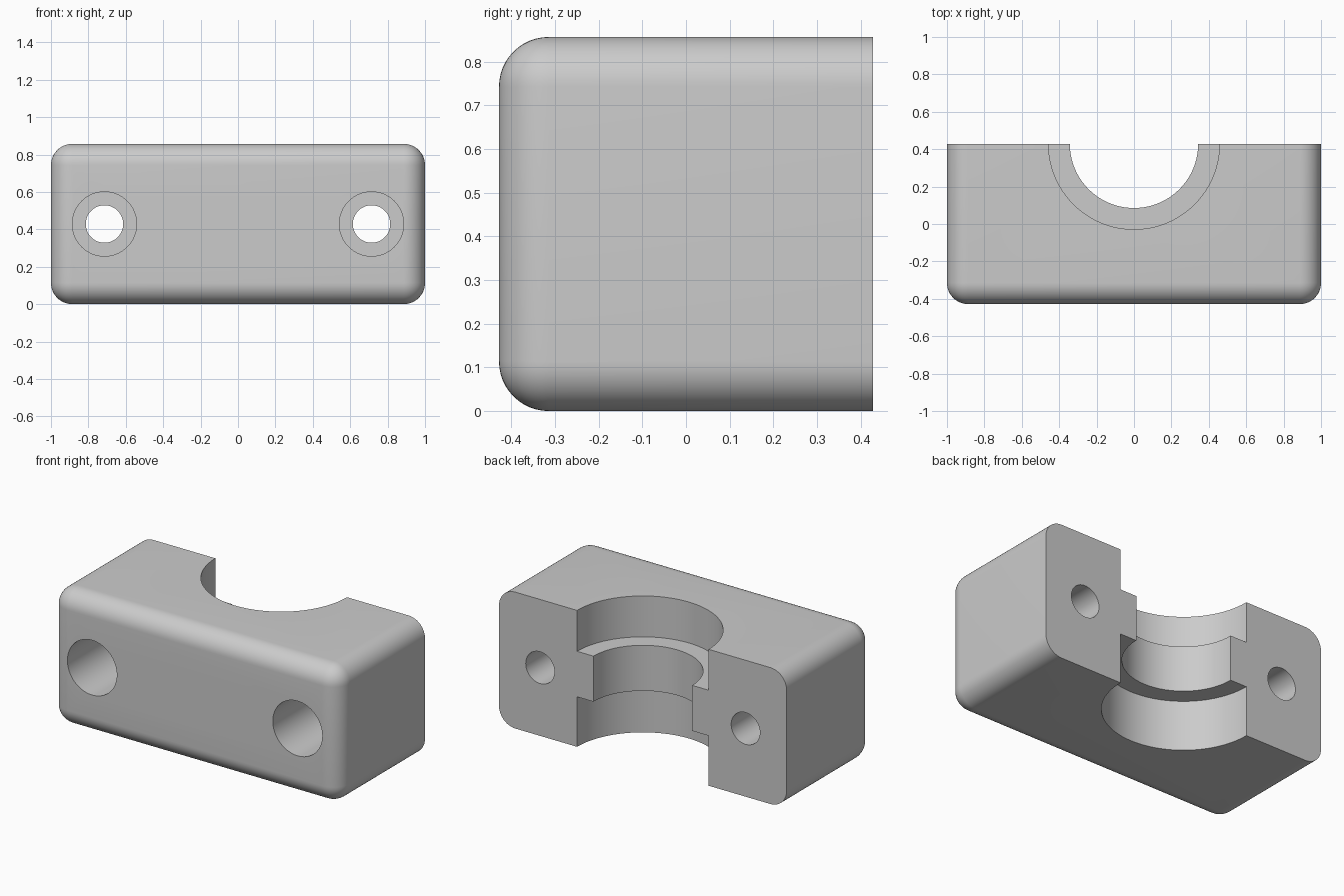
import bpy, bmesh, math
from mathutils import Matrix, Vector

default = bpy.data.objects.get("Cube")
if default:
    bpy.data.objects.remove(default, do_unlink=True)

WIDTH, SIDE, FILLET = 2.0, 0.857, 0.114
HALF = SIDE / 2

grey = bpy.data.materials.new("plain_grey")
grey.use_nodes = True
colour = (0.6, 0.6, 0.6, 1)
grey.diffuse_color = colour
grey.node_tree.nodes["Principled BSDF"].inputs["Base Color"].default_value = colour


def make_object(name, bm):
    bmesh.ops.recalc_face_normals(bm, faces=bm.faces)
    mesh = bpy.data.meshes.new(name)
    bm.to_mesh(mesh)
    bm.free()
    mesh.materials.append(grey)
    obj = bpy.data.objects.new(name, mesh)
    bpy.context.collection.objects.link(obj)
    return obj


def turned_cutter(name, profile, matrix, sides=96):
    """Solid of revolution about local z from (radius, height) points."""
    bm = bmesh.new()
    rings = []
    for radius, height in profile:
        angles = [math.tau * i / sides for i in range(sides)]
        rings.append([bm.verts.new((radius * math.cos(a), radius * math.sin(a), height))
                      for a in angles])
    for low, high in zip(rings, rings[1:]):
        for i in range(sides):
            j = (i + 1) % sides
            bm.faces.new((low[i], low[j], high[j], high[i]))
    bm.faces.new(rings[0])
    bm.faces.new(rings[-1])
    bm.transform(matrix)
    obj = make_object(name, bm)
    obj.hide_render = True
    return obj


# Block: every edge rounded except those around the flat back face
bm = bmesh.new()
bmesh.ops.create_cube(bm, size=1)
bm.transform(Matrix.Translation((0, 0, HALF)) @ Matrix.Diagonal((WIDTH, SIDE, SIDE, 1)))
rounded = [e for e in bm.edges if any(v.co.y < 0 for v in e.verts)]
# the four edges running front to back are included, the back rim is not
bmesh.ops.bevel(bm, geom=rounded, offset=FILLET, segments=12, profile=0.5,
                affect='EDGES', clamp_overlap=True)
block = make_object("clamp_half_block", bm)

# Central bore with an inner rib
WIDE, NARROW = 0.457, 0.343
RIB_LOW, RIB_HIGH = 0.314, 0.60
cutters = [turned_cutter(
    "bore_cutter",
    [(WIDE, -0.1), (WIDE, RIB_LOW), (NARROW, RIB_LOW),
     (NARROW, RIB_HIGH), (WIDE, RIB_HIGH), (WIDE, SIDE + 0.1)],
    Matrix.Translation((0, HALF, 0)), 128)]

# Counterbored screw holes, sunk from the front
BORE_DEPTH = 0.514
for side, x in (("left", 0.714), ("right", -0.714)):
    place = Matrix.Translation((x, -HALF, HALF)) @ Matrix.Rotation(-math.pi / 2, 4, 'X')
    cutters.append(turned_cutter(
        side + "_screw_hole_cutter",
        [(0.172, -0.1), (0.172, BORE_DEPTH), (0.1, BORE_DEPTH), (0.1, SIDE + 0.1)],
        place, 64))

bpy.ops.object.select_all(action='DESELECT')
bpy.context.view_layer.objects.active = block
block.select_set(True)
for cutter in cutters:
    cut = block.modifiers.new(cutter.name, 'BOOLEAN')
    cut.operation = 'DIFFERENCE'
    cut.solver = 'EXACT'
    cut.object = cutter
    bpy.ops.object.modifier_apply(modifier=cut.name)
    bpy.data.objects.remove(cutter, do_unlink=True)

bpy.ops.object.shade_smooth_by_angle(angle=math.radians(30))
